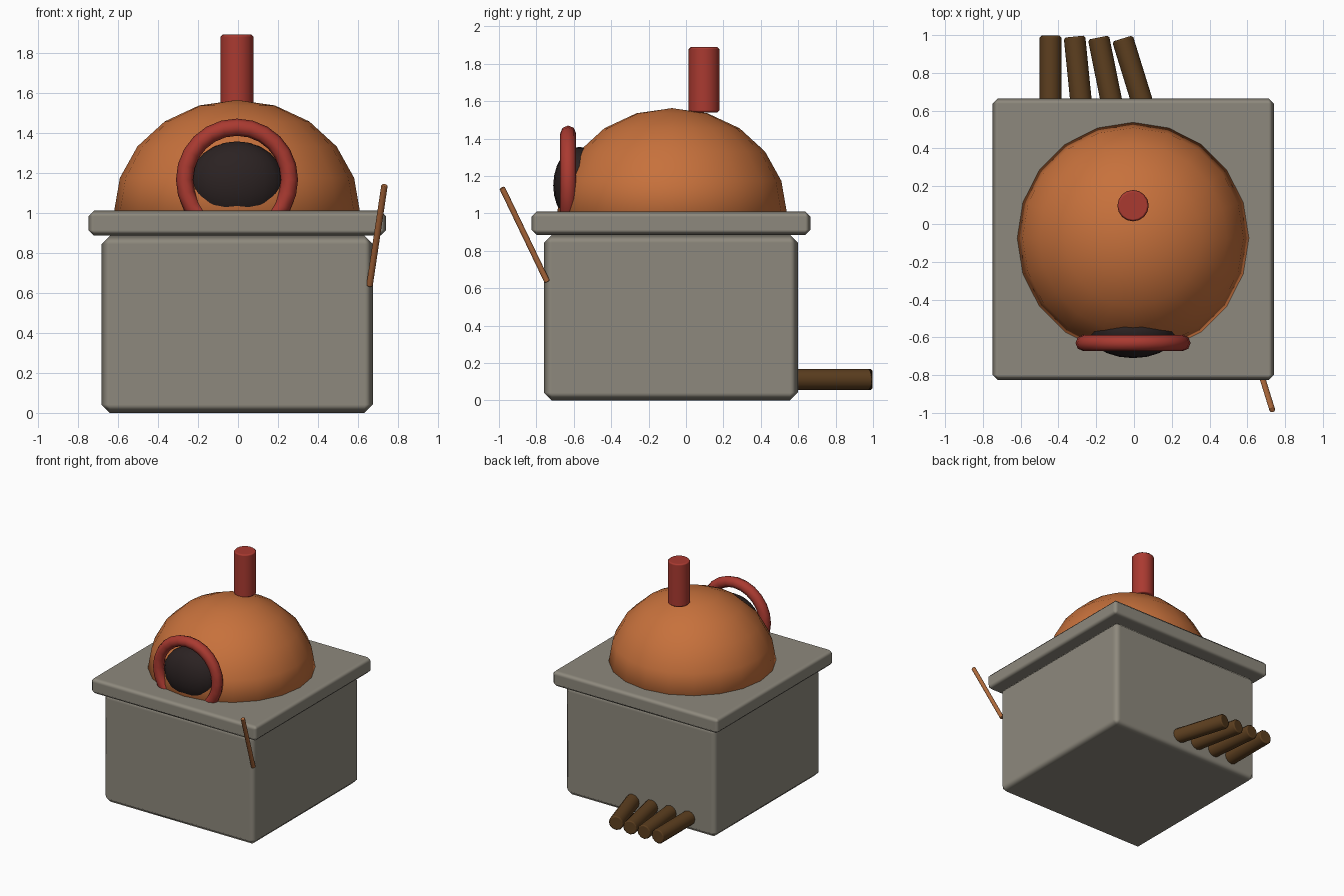
import bpy, math
from mathutils import Vector

if "Cube" in bpy.data.objects:
    bpy.data.objects.remove(bpy.data.objects["Cube"])


def material(name, rgb):
    m = bpy.data.materials.new(name)
    m.diffuse_color = (*rgb, 1)
    m.use_nodes = True
    m.node_tree.nodes["Principled BSDF"].inputs["Base Color"].default_value = m.diffuse_color
    return m


STONE = material("grey stone", (0.27, 0.25, 0.205))
CLAY = material("orange clay", (0.57, 0.165, 0.045))
BRICK = material("red brick", (0.40, 0.042, 0.030))
SOOT = material("dark soot", (0.024, 0.016, 0.016))
BARK = material("brown bark", (0.11, 0.050, 0.014))
WOOD = material("light wood", (0.43, 0.145, 0.045))


def finish(name, mat, bevel=0.0):
    o = bpy.context.object
    o.name = name
    o.data.materials.append(mat)
    bpy.ops.object.shade_smooth_by_angle(angle=math.radians(50))
    if bevel:
        b = o.modifiers.new("bevel", 'BEVEL')
        b.width = bevel
        b.segments = 1
        b.limit_method = 'ANGLE'
        b.angle_limit = math.radians(50)
        b.harden_normals = True
    return o


def box(name, lo, hi, mat, bevel):
    lo, hi = Vector(lo), Vector(hi)
    bpy.ops.mesh.primitive_cube_add(size=1, location=(lo + hi) / 2)
    bpy.context.object.scale = hi - lo
    bpy.ops.object.transform_apply(location=False, rotation=False, scale=True)
    return finish(name, mat, bevel)


def rod(name, a, b, radius, sides, mat, bevel):
    a, b = Vector(a), Vector(b)
    bpy.ops.mesh.primitive_cylinder_add(vertices=sides, radius=radius,
                                        depth=(b - a).length, location=(a + b) / 2)
    bpy.context.object.rotation_euler = (b - a).to_track_quat('Z', 'Y').to_euler()
    return finish(name, mat, bevel)


def ellipsoid(name, centre, radii, segments, rings, mat):
    bpy.ops.mesh.primitive_uv_sphere_add(segments=segments, ring_count=rings,
                                         radius=1, location=centre)
    bpy.context.object.scale = radii
    bpy.ops.object.transform_apply(location=False, rotation=False, scale=True)
    return finish(name, mat)


# Stone stand and counter slab
box("stone_base", (-0.682, -0.76, 0), (0.674, 0.598, 0.885), STONE, 0.042)
box("counter_slab", (-0.748, -0.826, 0.885), (0.74, 0.665, 1.01), STONE, 0.028)

# Clay dome: upper half of a slightly squashed sphere
CX = -0.005
dome = ellipsoid("oven_dome", (CX, -0.075, 1.0), (0.615, 0.615, 0.563), 20, 10, CLAY)
for v in dome.data.vertices:
    v.co.z = max(v.co.z, -0.03)

# Oven mouth and its brick arch
ellipsoid("oven_mouth", (CX, -0.57, 1.15), (0.237, 0.14, 0.206), 20, 12, SOOT)
bpy.ops.mesh.primitive_torus_add(location=(CX, -0.63, 1.165),
                                 rotation=(math.pi / 2, 0, 0),
                                 major_radius=0.262, minor_radius=0.043,
                                 major_segments=24, minor_segments=8)
finish("mouth_arch", BRICK)

# Chimney
rod("chimney", (CX, 0.097, 1.54), (CX, 0.097, 1.89), 0.083, 16, BRICK, 0.012)

# Fanned firewood poking out at the back
for i in range(4):
    angle = 0.1 * i
    end = Vector((-0.442 + 0.127 * i, 0.997 - 0.005 * i, 0.112))
    start = end + Vector((math.sin(angle), -math.cos(angle), 0)) * 0.6
    rod(f"log_{i + 1}", start, end, 0.057, 12, BARK, 0.01)

# Peel handle leaning on the front right corner
rod("peel_handle", (0.657, -0.742, 0.635), (0.732, -0.984, 1.138), 0.016, 10, WOOD, 0.004)
